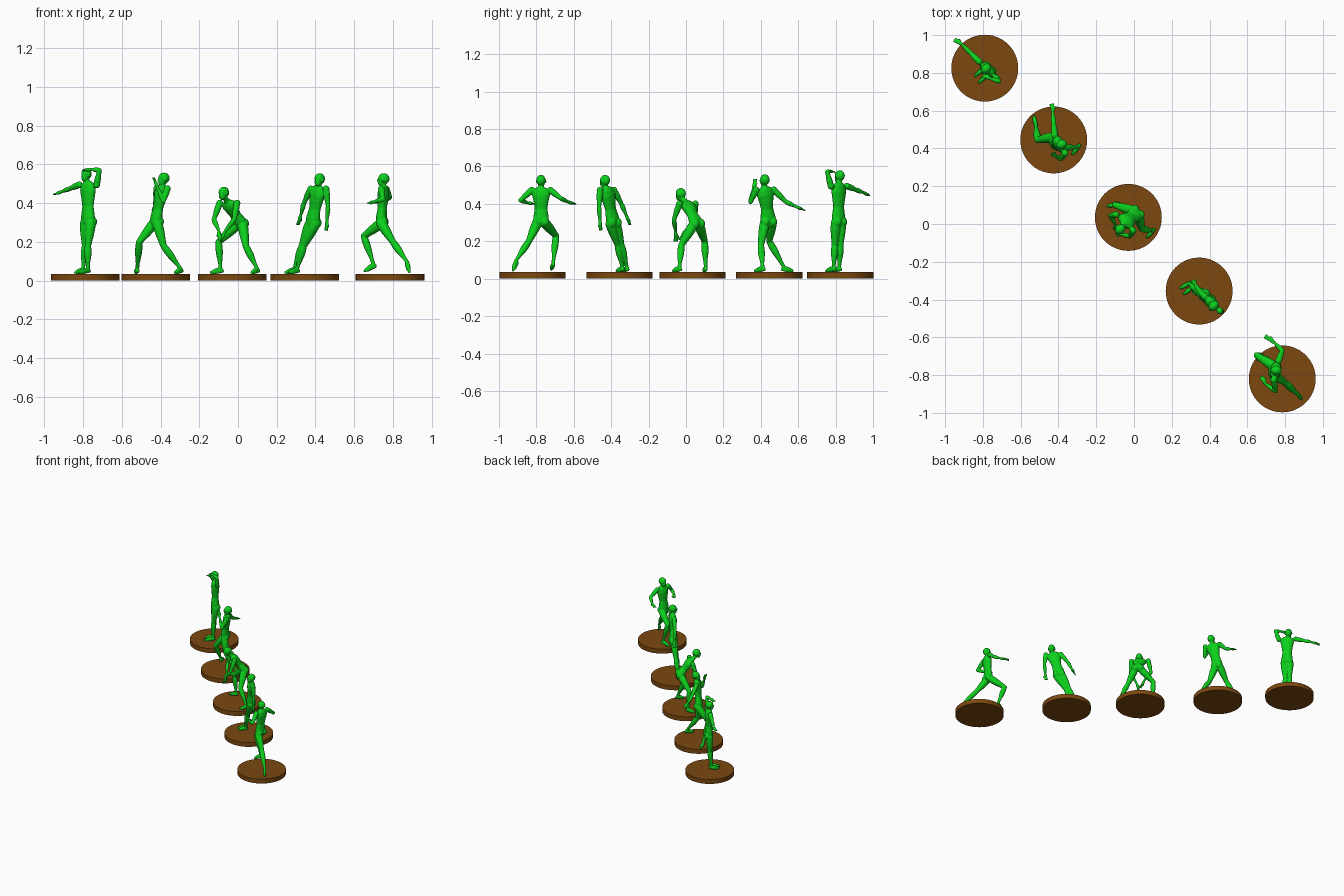
import bpy, bmesh, math
from mathutils import Vector, Matrix

if "Cube" in bpy.data.objects:
    bpy.data.objects.remove(bpy.data.objects["Cube"])

UP = Vector((0, 0, 1))
CM = 0.01


def material(name, rgb):
    mat = bpy.data.materials.new(name)
    mat.use_nodes = True
    color = (*rgb, 1)
    mat.diffuse_color = color
    mat.node_tree.nodes["Principled BSDF"].inputs["Base Color"].default_value = color
    return mat


GREEN = material("bright_green", (0.004, 0.63, 0.012))
BROWN = material("wood_brown", (0.2, 0.065, 0.005))


def loft(bm, rings, sides=14):
    """Closed tube through (centre, half width vector, half depth vector) rings."""
    loops = []
    for c, u, v in rings:
        angles = [math.tau * i / sides for i in range(sides)]
        loops.append([bm.verts.new(c + u * math.cos(a) + v * math.sin(a)) for a in angles])
    faces = [bm.faces.new(loops[0]), bm.faces.new(loops[-1])]
    for low, high in zip(loops, loops[1:]):
        for i in range(sides):
            j = (i + 1) % sides
            faces.append(bm.faces.new((low[i], low[j], high[j], high[i])))
    bmesh.ops.recalc_face_normals(bm, faces=faces)


def ball(bm, centre, size, forward=None):
    """Ellipsoid with half sizes (side, forward, up)."""
    f = forward or Vector((0, -1, 0))
    side = UP.cross(f)
    turn = Matrix((side, f, UP)).transposed().to_4x4()
    mat = Matrix.Translation(centre) @ turn @ Matrix.Diagonal((*size, 1))
    bmesh.ops.create_uvsphere(bm, u_segments=16, v_segments=10, radius=1, matrix=mat)


def limb(bm, a, b, radii):
    """Round tapered segment with evenly spaced radii and rounded ends."""
    axis = (b - a).normalized()
    u = axis.orthogonal().normalized()
    v = axis.cross(u)
    last = len(radii) - 1
    loft(bm, [(a.lerp(b, i / last), u * r, v * r) for i, r in enumerate(radii)])
    for p, r in ((a, radii[0]), (b, radii[-1])):
        ball(bm, p, (r, r, r))


def add_arm(bm, shoulder, elbow, wrist, tip):
    ball(bm, shoulder, (0.018, 0.018, 0.018))
    limb(bm, shoulder, elbow, (0.016, 0.017, 0.016, 0.013, 0.0115))
    limb(bm, elbow, wrist, (0.0115, 0.0135, 0.012, 0.0095, 0.0075))
    # palm, three fingers and thumb
    reach = tip - wrist
    across = reach.cross(UP)
    if across.length < 0.01:
        across = reach.cross(Vector((1, 1, 0)))
    across.normalize()
    palm = wrist + reach * 0.5
    limb(bm, wrist, palm, (0.0075, 0.010, 0.009))
    for k in (-1, 0, 1):
        limb(bm, palm + across * k * 0.005, tip + across * k * 0.009, (0.0047, 0.004))
    limb(bm, wrist, wrist + reach * 0.6 + across * 0.016, (0.005, 0.004))


def add_leg(bm, hip, knee, ankle, toe):
    limb(bm, hip, knee, (0.026, 0.0265, 0.024, 0.020, 0.0165))
    limb(bm, knee, ankle, (0.0165, 0.019, 0.0185, 0.0145, 0.0105, 0.0095))
    # heel and foot
    step = (toe - ankle).normalized()
    flat = Vector((step.x, step.y, 0)).normalized()
    heel = ankle - flat * 0.008 - UP * 0.010
    limb(bm, heel, ankle, (0.010, 0.0095))
    limb(bm, heel, toe, (0.0095, 0.011, 0.011, 0.007))
    limb(bm, ankle, toe, (0.009, 0.012, 0.007))


def add_torso(bm, pelvis, chest, hip_side, shoulder_side):
    spine = chest - pelvis
    profile = ((-0.2, 0.022, 0.018), (-0.05, 0.040, 0.028), (0.1, 0.042, 0.029),
               (0.4, 0.034, 0.023), (0.62, 0.040, 0.027), (0.84, 0.049, 0.029),
               (1.0, 0.045, 0.024), (1.1, 0.022, 0.016))
    rings = []
    for t, width, depth in profile:
        side = hip_side.lerp(shoulder_side, min(max(t, 0), 1))
        side = (side - spine * side.dot(spine) / spine.length_squared).normalized()
        front = spine.cross(side).normalized()
        rings.append((pelvis + spine * t, side * width, front * depth))
    loft(bm, rings, 20)


def add_head(bm, neck, head, face):
    limb(bm, neck, head - UP * 0.012, (0.020, 0.014, 0.0135))
    ball(bm, head + UP * 0.006 - face * 0.003, (0.025, 0.030, 0.029), face)
    ball(bm, head - UP * 0.012 + face * 0.009, (0.018, 0.019, 0.022), face)
    ball(bm, head - UP * 0.003 + face * 0.028, (0.004, 0.006, 0.007), face)
    for s in (-1, 1):
        ball(bm, head + UP.cross(face) * s * 0.025, (0.004, 0.006, 0.009), face)


def figure(name, place, face, pelvis, head, arms, legs):
    """Base disc and posed body; points are in centimetres around the disc centre."""
    origin = Vector((*place, 0))
    bpy.ops.mesh.primitive_cylinder_add(vertices=64, radius=0.177, depth=0.035,
                                        location=origin + UP * 0.0175)
    base = bpy.context.object
    base.name = name + "_base"
    base.data.materials.append(BROWN)
    bpy.ops.object.shade_smooth_by_angle()

    point = lambda p: Vector(p) * CM
    face = Vector((*face, 0)).normalized()
    side = UP.cross(face)
    pelvis, head = point(pelvis), point(head)
    arms = [[point(p) for p in arm] for arm in arms]
    legs = [[point(p) for p in leg] for leg in legs]
    chest = (arms[0][0] + arms[1][0]) / 2
    shoulder_side = (arms[0][0] - arms[1][0]).normalized()

    bm = bmesh.new()
    add_torso(bm, pelvis, chest, side, shoulder_side)
    add_head(bm, chest, head, face)
    for sign, arm, leg in zip((1, -1), arms, legs):
        add_arm(bm, *arm)
        hip = pelvis + side * sign * 0.021 - UP * 0.012
        ball(bm, hip - face * 0.012 + UP * 0.006, (0.024, 0.024, 0.027), face)
        add_leg(bm, hip, *leg)
    mesh = bpy.data.meshes.new(name + "_body")
    bm.to_mesh(mesh)
    bm.free()
    body = bpy.data.objects.new(name + "_body", mesh)
    body.location = origin
    mesh.materials.append(GREEN)
    bpy.context.collection.objects.link(body)
    # fuse the overlapping parts into one smooth skin
    fuse = body.modifiers.new("fuse", 'REMESH')
    fuse.mode = 'VOXEL'
    fuse.voxel_size = 0.0035
    fuse.use_smooth_shade = True
    soften = body.modifiers.new("soften", 'SMOOTH')
    soften.factor = 0.5
    soften.iterations = 2


# arms: shoulder, elbow, wrist, fingertip; legs: knee, ankle, toe; left then right
figure("pointing_figure", (-0.79, 0.825), (-1, -1), (1.5, -1, 31), (0.5, -0.5, 54.5),
       [[(6, -5, 49.5), (7.5, -7, 57), (3, -5.5, 57.5), (-1, -4, 57)],
        [(-3, 3.5, 49.5), (-8, 8.5, 47.5), (-12, 12.5, 46), (-16, 15, 44.5)]],
       [[(1.5, -3, 18), (1.5, -3.5, 6), (-3, -7.5, 4.2)],
        [(0, 0, 18), (-1, -0.5, 6), (-5, -4, 4.2)]])

figure("throwing_figure", (-0.425, 0.445), (-1, -0.4), (0, -0.5, 31), (4, -2.5, 52.3),
       [[(6, -7, 47.5), (4, -10, 41), (1, -8.5, 48), (-1, -7.5, 53)],
        [(0.5, 2.5, 47.5), (0, 9, 41), (-0.5, 14.5, 38.5), (-1, 19, 36.5)]],
       [[(4, -4.5, 18), (13, -3.5, 6), (10, -7.5, 4.2)],
        [(-8.5, 0, 20), (-9.5, 8, 6), (-10.5, 12.5, 4.2)]])

figure("crouching_figure", (-0.03, 0.035), (-1, -1), (4, 2, 30), (-4.5, -6.5, 45),
       [[(2.5, -7, 40), (1, -10, 31.5), (-4, -9, 25), (-6, -9, 20)],
        [(-6.5, 1.5, 40), (-9.5, 1, 31.5), (-7, -3.5, 26), (-6, -7, 21)]],
       [[(7, -6, 18), (13, -7, 6), (10, -10.5, 4.2)],
        [(-7, 6.5, 20), (-6, 7, 6), (-11, 6, 4.2)]])

figure("leaning_figure", (0.345, -0.355), (-1, -1), (4, -3.5, 30.5), (7.5, -8, 52),
       [[(11, -10.5, 47.3), (12, -11, 38.5), (11.5, -10.5, 31), (11, -10, 26)],
        [(3, -3, 47.3), (-0.5, 1, 40), (-2, 3.5, 34), (-3.5, 5.5, 29)]],
       [[(-0.5, -1, 18), (-4, 1.5, 6), (-8, -1.5, 4.2)],
        [(-1.5, 1, 18), (-5.5, 4, 6), (-10, 1.5, 4.2)]])

figure("running_figure", (0.785, -0.82), (-1, 0.1), (-4.5, 4.5, 31), (-3.5, 4.5, 52),
       [[(-4.5, -0.5, 47.3), (-3.5, -6.5, 42), (-9, -2.5, 40.5), (-11, 1, 40)],
        [(-2, 9.5, 47.3), (0, 15, 43), (-4, 19, 41), (-9, 22.5, 40)]],
       [[(1.5, -2, 20), (9, -9, 9.5), (10, -10.5, 4.5)],
        [(-13.5, 12.5, 23), (-8.5, 11, 8.5), (-13, 10, 5)]])
